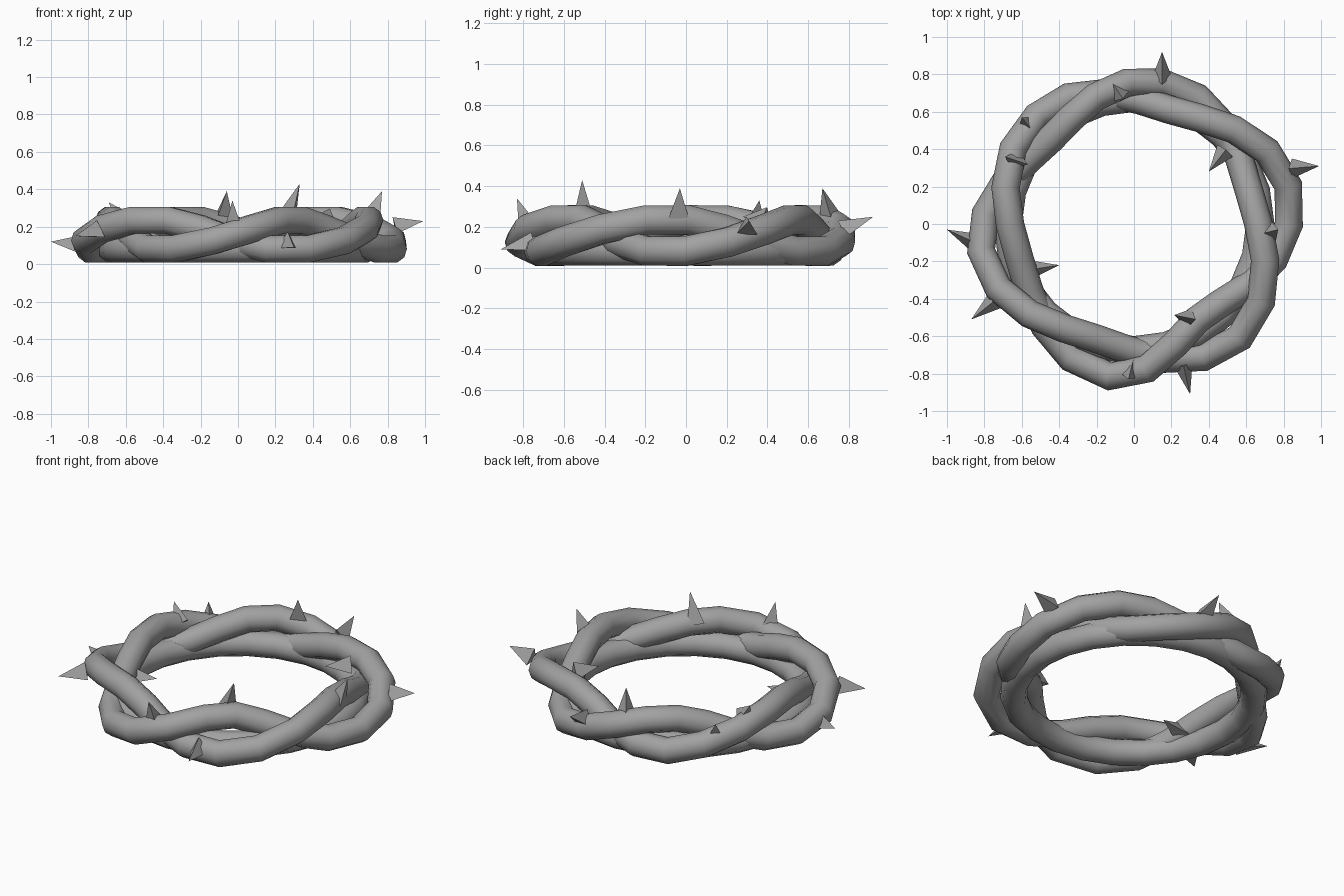
import bpy, bmesh, math
from mathutils import Vector

if "Cube" in bpy.data.objects:
    bpy.data.objects.remove(bpy.data.objects["Cube"])

TUBE, SIDES = 0.076, 10
grey = bpy.data.materials.new("bark")
grey.diffuse_color = (0.36, 0.36, 0.36, 1)
grey.use_nodes = True
grey.node_tree.nodes["Principled BSDF"].inputs["Base Color"].default_value = grey.diffuse_color


def finish(name, bm):
    bmesh.ops.recalc_face_normals(bm, faces=bm.faces[:])
    mesh = bpy.data.meshes.new(name)
    bm.to_mesh(mesh)
    bm.free()
    mesh.materials.append(grey)
    obj = bpy.data.objects.new(name, mesh)
    bpy.context.collection.objects.link(obj)
    return obj


def polar(r, deg, z):
    t = math.radians(deg)
    return Vector((r * math.cos(t), r * math.sin(t), z))


def tube(name, path):
    """Closed round tube along a loop of points."""
    bm = bmesh.new()
    rings, n = [], len(path)
    for i, c in enumerate(path):
        tangent = (path[(i + 1) % n] - path[i - 1]).normalized()
        side = tangent.cross(Vector((0, 0, 1))).normalized()
        up = side.cross(tangent)
        rings.append([bm.verts.new(c + TUBE * (side * math.cos(a) + up * math.sin(a)))
                      for a in (2 * math.pi * k / SIDES for k in range(SIDES))])
    for i in range(n):
        a, b = rings[i], rings[(i + 1) % n]
        for k in range(SIDES):
            m = (k + 1) % SIDES
            bm.faces.new((a[k], a[m], b[m], b[k]))
    for f in bm.faces:
        f.smooth = True
    return finish(name, bm)


def strand(name, bulges, steps=8):
    """Vine making one turn (outer, top, inner, bottom) between successive bulges.
    Each bulge: angle, outer radius, inner radius, inward skew."""
    path = []
    for i, (a0, r0, inner, skew) in enumerate(bulges):
        a1, r1 = bulges[(i + 1) % len(bulges)][:2]
        if a1 < a0:
            a1 += 360
        for s in range(steps):
            f = s / steps
            p = 2 * math.pi * f
            q = 2 * math.pi * (f + skew * math.sin(math.pi * f))
            outer = r0 + (r1 - r0) * f
            r = (outer + inner) / 2 + (outer - inner) / 2 * math.cos(q)
            path.append(polar(r, a0 + (a1 - a0) * f, 0.158 + 0.083 * math.sin(p - 0.4)))
    return tube(name, path)


def thorn(name, base, tip):
    """Three-sided spike sunk a little into the vine."""
    base, tip = Vector(base), Vector(tip)
    d = (tip - base).normalized()
    base = base - d * 0.03
    bm = bmesh.new()
    bmesh.ops.create_cone(bm, cap_ends=True, segments=3, radius1=0.06, radius2=0,
                          depth=(tip - base).length)
    obj = finish(name, bm)
    obj.rotation_mode = 'QUATERNION'
    obj.rotation_quaternion = d.to_track_quat('Z', 'Y')
    obj.location = (base + tip) / 2


# Low plain ring with two vines winding over it
tube("base_vine", [polar(0.675, 15 * i, 0.082) for i in range(24)])
strand("vine_strand_1", [(14, 0.85, 0.64, 0), (132, 0.775, 0.64, 0), (261, 0.825, 0.61, 0.09)])
strand("vine_strand_2", [(79, 0.77, 0.635, 0), (190, 0.83, 0.645, 0), (313, 0.83, 0.64, 0)])

# Thorns: base and tip
thorns = [
    ((0.15, 0.80, 0.19), (0.15, 0.92, 0.25)),
    ((0.87, 0.30, 0.20), (0.99, 0.31, 0.23)),
    ((-0.87, -0.09, 0.10), (-1.00, -0.03, 0.12)),
    ((-0.77, -0.43, 0.17), (-0.87, -0.51, 0.15)),
    ((0.27, -0.78, 0.11), (0.30, -0.91, 0.09)),
    ((0.28, -0.50, 0.28), (0.33, -0.51, 0.43)),
    ((-0.02, -0.79, 0.22), (-0.03, -0.83, 0.34)),
    ((0.47, 0.37, 0.24), (0.40, 0.28, 0.25)),
    ((-0.63, 0.34, 0.25), (-0.69, 0.36, 0.33)),
    ((-0.57, 0.53, 0.19), (-0.60, 0.57, 0.27)),
    ((-0.08, 0.70, 0.28), (-0.06, 0.67, 0.39)),
    ((0.73, -0.04, 0.28), (0.77, -0.03, 0.39)),
    ((-0.53, -0.24, 0.14), (-0.40, -0.22, 0.15)),
]
for i, (b, t) in enumerate(thorns):
    thorn(f"thorn_{i + 1}", b, t)
